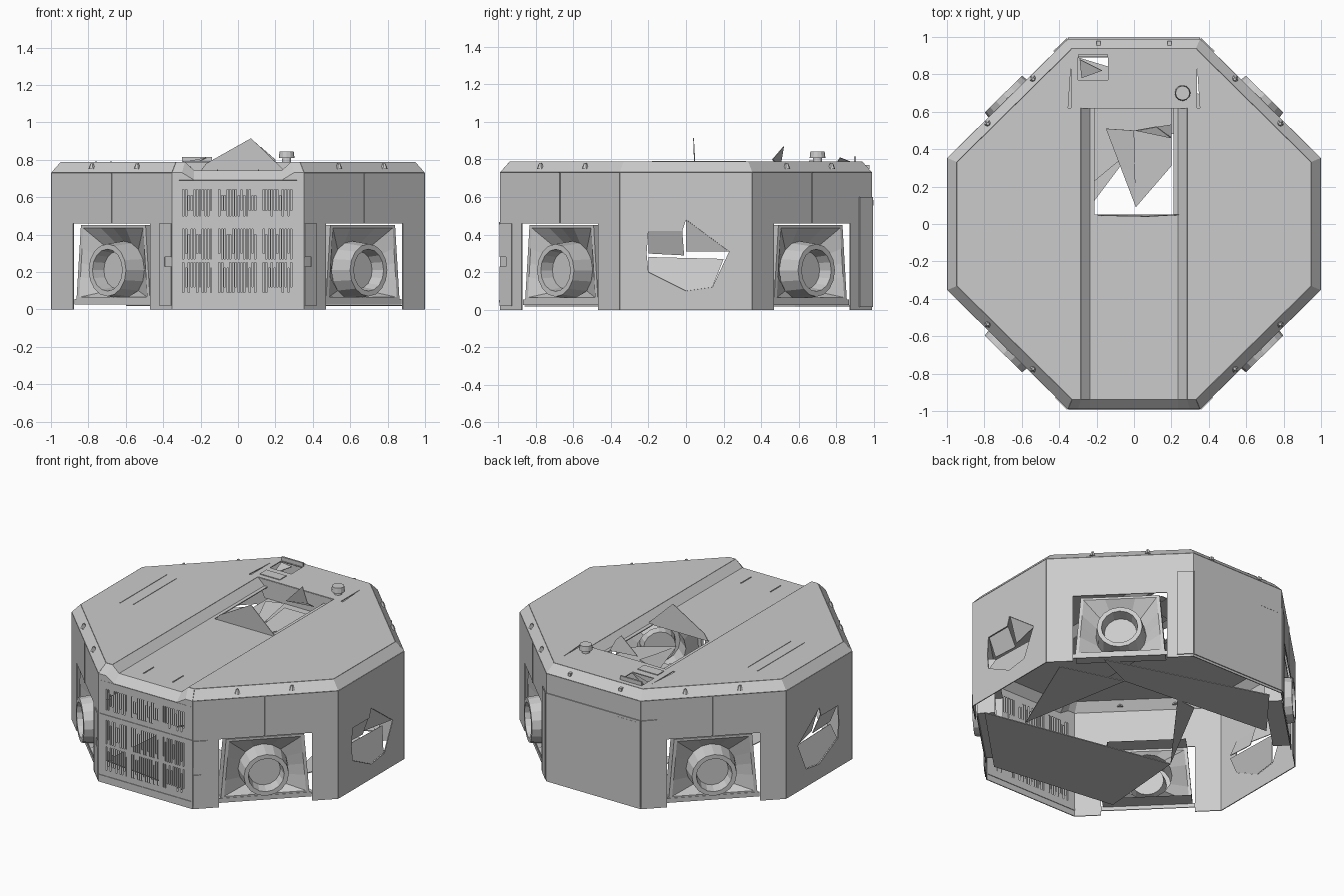
import bpy, bmesh, math, random
from mathutils import Vector, Matrix

random.seed(4)
if "Cube" in bpy.data.objects:
    bpy.data.objects.remove(bpy.data.objects["Cube"])

grey = bpy.data.materials.new("body_grey")
grey.use_nodes = True
grey.diffuse_color = (0.6, 0.6, 0.6, 1)
grey.node_tree.nodes["Principled BSDF"].inputs["Base Color"].default_value = (0.6, 0.6, 0.6, 1)

EDGE_X, EDGE_Y, CORNER = 0.996, 0.987, 0.352
RIM, TOP, FLOOR, BEVEL = 0.73, 0.786, 0.74, 0.05


def finish(name, bm, thickness=0.006):
    bmesh.ops.remove_doubles(bm, verts=bm.verts, dist=0.0002)
    bmesh.ops.recalc_face_normals(bm, faces=bm.faces)
    mesh = bpy.data.meshes.new(name)
    bm.to_mesh(mesh)
    bm.free()
    mesh.materials.append(grey)
    ob = bpy.data.objects.new(name, mesh)
    bpy.context.collection.objects.link(ob)
    if thickness:
        mod = ob.modifiers.new("sheet", 'SOLIDIFY')
        mod.thickness, mod.offset = thickness, 0
    return ob


def sheets(name, polygons, thickness=0.006):
    bm = bmesh.new()
    for poly in polygons:
        bm.faces.new([bm.verts.new(p) for p in poly])
    return finish(name, bm, thickness)


def wall(name, start, end, us, zs, is_hole=lambda i, j: False, out=0.0):
    """Upright sheet between two plan points, with grid cells left open."""
    a, b = Vector((*start, 0)), Vector((*end, 0))
    push = (b - a).cross(Vector((0, 0, 1))).normalized() * out
    polys = []
    for i in range(len(us) - 1):
        for j in range(len(zs) - 1):
            if not is_hole(i, j):
                polys.append([a.lerp(b, u) + push + Vector((0, 0, z)) for u, z in
                              ((us[i], zs[j]), (us[i + 1], zs[j]),
                               (us[i + 1], zs[j + 1]), (us[i], zs[j + 1]))])
    return sheets(name, polys)


def block(name, centre, size):
    bm = bmesh.new()
    bmesh.ops.create_cube(bm, size=1, matrix=Matrix.Translation(centre) @ Matrix.Diagonal((*size, 1)))
    return finish(name, bm, 0)


def octagon(inset, z):
    x, y, c = EDGE_X - inset, EDGE_Y - inset, CORNER - inset * 0.42
    return [Vector((*p, z)) for p in ((-c, -y), (c, -y), (x, -c), (x, c),
                                      (c, y), (-c, y), (-x, c), (-x, -c))]


plan = [(p.x, p.y) for p in octagon(0, 0)]
lower, upper = octagon(0, RIM), octagon(BEVEL, TOP)

# Bevelled rim, all sides except the front
sheets("rim_bevel", [[lower[i], lower[(i + 1) % 8], upper[(i + 1) % 8], upper[i]] for i in range(1, 8)])


# Wheel unit: square housing, sloping recess and a round hub ring
def wheel_unit(name, frame):
    bm = bmesh.new()
    sides = 16

    def loop(radius, depth, square=False):
        pts = []
        for k in range(sides):
            a = math.tau * k / sides
            c, s = math.cos(a), math.sin(a)
            if square:
                m = radius / max(abs(c), abs(s))
                taper = 1 - 0.06 * (1 + s * m / radius)
                pts.append((c * m * 1.38 * taper, depth, 0.25 + s * m))
            else:
                pts.append((c * radius, depth, 0.21 + s * radius))
        return [bm.verts.new(frame @ Vector(p)) for p in pts]

    rings = [loop(0.2, -0.12, True), loop(0.2, -0.01, True), loop(0.185, -0.01, True),
             loop(0.155, -0.09), loop(0.14, 0.035), loop(0.112, 0.035), loop(0.1, -0.04)]
    for r, s in zip(rings, rings[1:]):
        for k in range(sides):
            n = (k + 1) % sides
            bm.faces.new((r[k], r[n], s[n], s[k]))
    bm.faces.new(rings[-1])
    finish(name, bm, 0)


# Diagonal walls with their wheel units and small fittings
for label, i in (("front_left", 1), ("back_left", 3), ("back_right", 5), ("front_right", 7)):
    p, q = plan[i], plan[(i + 1) % 8]
    wall(label + "_diagonal_wall", p, q, (0, 0.18, 0.82, 1), (0, 0.46, RIM), lambda u, v: u == 1 and v == 0)
    wall(label + "_seam_strip", p, q, (0.495, 0.505), (0.46, RIM), out=0.005)
    wall(label + "_sill", p, q, (0.18, 0.82), (0.025, 0.055), out=-0.01)
    along = Vector((q[0] - p[0], q[1] - p[1], 0)).normalized()
    normal = along.cross(Vector((0, 0, 1)))
    middle = Vector(((p[0] + q[0]) / 2, (p[1] + q[1]) / 2, 0))
    frame = Matrix.Translation(middle) @ Matrix((along, normal, Vector((0, 0, 1)))).transposed().to_4x4()
    wheel_unit(label + "_wheel_unit", frame)
    for side in (-1, 1):
        bm = bmesh.new()
        bmesh.ops.create_cone(bm, cap_ends=True, segments=6, radius1=0.02, radius2=0.008, depth=0.03,
                              matrix=frame @ Matrix.Translation((side * 0.17, -0.02, 0.765)))
        finish(label + "_rim_bolt", bm, 0)

# Side walls, each with a ragged opening and three torn flaps bent inwards
opening = [(-0.2, 0.42), (-0.02, 0.42), (0, 0.48), (0.23, 0.31),
           (0.14, 0.12), (0, 0.1), (-0.2, 0.2), (-0.21, 0.3)]
outline = [(-CORNER, 0), (CORNER, 0), (CORNER, RIM), (-CORNER, RIM)]
for label, s in (("left", 1), ("right", -1)):
    bm = bmesh.new()
    edges = []
    for ring in (outline, opening):
        vs = [bm.verts.new((s * EDGE_X, y, z)) for y, z in ring]
        edges += [bm.edges.new((vs[k], vs[k - 1])) for k in range(len(vs))]
    bmesh.ops.triangle_fill(bm, use_beauty=True, edges=edges)
    finish(label + "_side_wall", bm)
    rim = [(s * 0.99, y, z) for y, z in opening]
    deep = s * 0.94
    sheets(label + "_torn_flaps", [
        [rim[0], rim[1], (deep, -0.01, 0.29), (deep, -0.2, 0.3)],
        [rim[2], rim[3], (deep, 0, 0.31)],
        [rim[4], rim[5], rim[6], (deep, -0.2, 0.28), (deep, 0.2, 0.27)]], 0.004)

# Front grille: three rows of narrow slots with uneven ends
SLOTS = 81
columns, rows = [0, 0.07], [0, 0.05]
columns += [0.08 + 0.0105 * k for k in range(SLOTS)] + [1]
for low, high in ((0.09, 0.25), (0.27, 0.43), (0.5, 0.64)):
    rows += [low, low + 0.03, high - 0.03, high]
rows.append(0.69)


def slot(i, j):
    if i % 2 or j < 2 or (j - 2) % 4 == 3 or not 2 <= i < SLOTS or i in (24, 26, 56, 58):
        return False
    return (j - 2) % 4 == 1 or random.random() < 0.7


wall("front_grille", plan[0], plan[1], columns, rows, slot)
block("grille_rail", (0, -EDGE_Y, 0.46), (0.7, 0.014, 0.012))
block("grille_sill", (0, -EDGE_Y, 0.045), (0.7, 0.014, 0.012))
for label, a, b, out in (("left", 1, 2, 0.006), ("right", 0, 7, -0.006)):
    wall(label + "_grille_wing", plan[a], plan[b], (0, 0.055, 0.1), (0.02, 0.23, 0.28, 0.46),
         lambda u, v: u == 0 and v == 1, out)

# Back wall and service door wrapping onto the diagonals
wall("back_wall", plan[4], plan[5], (0, 1), (0, RIM))
wall("back_door", plan[4], plan[5], (0, 1), (0.015, 0.6), out=0.006)
wall("back_door_left_wing", plan[4], plan[3], (0, 0.11), (0.015, 0.6), out=-0.008)
wall("back_door_right_wing", plan[5], plan[6], (0, 0.11), (0.015, 0.6), out=0.008)
block("door_handle", (-0.24, EDGE_Y, 0.57), (0.16, 0.02, 0.03))

# Top decks either side of the sunken channel
SLOPE, BED, STEP, FRONT = 0.285, 0.235, 0.62, -EDGE_Y + BEVEL
for label, s in (("left", 1), ("right", -1)):
    u = [Vector((s * p.x, p.y, p.z)) for p in upper]
    sheets(label + "_top_deck", [[(s * SLOPE, FRONT, TOP), u[1], u[2], u[3], u[4],
                                  (s * CORNER, STEP, TOP), (s * SLOPE, STEP, TOP)]])
    sheets(label + "_channel_side", [
        [(s * SLOPE, FRONT, TOP), (s * BED, FRONT, FLOOR), (s * BED, STEP, FLOOR), (s * SLOPE, STEP, TOP)],
        [(s * SLOPE, FRONT, TOP), (s * BED, FRONT, FLOOR), (s * BED, -EDGE_Y, 0.69), (s * 0.3, -EDGE_Y, RIM)],
        [(s * SLOPE, FRONT, TOP), u[1], (s * CORNER, -EDGE_Y, RIM), (s * 0.3, -EDGE_Y, RIM)],
        [(s * CORNER, -EDGE_Y, 0.69), (s * CORNER, -EDGE_Y, RIM), (s * 0.3, -EDGE_Y, RIM), (s * BED, -EDGE_Y, 0.69)],
        [(s * BED, 0.05, FLOOR), (s * 0.21, 0.05, FLOOR), (s * 0.21, STEP, FLOOR), (s * BED, STEP, FLOOR)]])
sheets("channel_floor", [
    [(-BED, FRONT, FLOOR), (BED, FRONT, FLOOR), (BED, 0.05, FLOOR), (-BED, 0.05, FLOOR)],
    [(-BED, FRONT, FLOOR), (BED, FRONT, FLOOR), (BED, -EDGE_Y, 0.69), (-BED, -EDGE_Y, 0.69)]])
sheets("channel_end", [[(-SLOPE, STEP, TOP), (SLOPE, STEP, TOP), (BED, STEP, 0.66), (-BED, STEP, 0.66)]])

# Broken cover pieces in the channel opening
sheets("cover_shards", [
    [(-0.17, 0.045, 0.78), (0.07, 0.04, 0.915), (0.25, 0.05, FLOOR), (-0.2, 0.05, FLOOR)],
    [(0.01, 0.5, 0.75), (0.12, 0.52, 0.87), (0.2, 0.46, 0.8), (0.2, 0.53, 0.75)],
    [(-0.15, 0.51, 0.7), (0.01, 0.09, 0.66), (0, 0.5, 0.73)],
    [(0, 0.5, 0.7), (0.01, 0.09, 0.66), (0.2, 0.31, 0.69), (0.2, 0.5, 0.7)],
    [(-0.21, STEP, 0.66), (-0.21, 0.23, 0.66), (-0.09, 0.33, 0.66), (0.2, 0.4, 0.66), (0.2, STEP, 0.66)]], 0.004)

# Control panel with an open window, button plate and knob
PANEL = 0.337
xs, ys = (-PANEL, -0.3, -0.14, PANEL), (STEP, 0.77, 0.89, EDGE_Y - BEVEL)
sheets("control_panel", [[(xs[i], ys[j], TOP), (xs[i + 1], ys[j], TOP),
                          (xs[i + 1], ys[j + 1], TOP), (xs[i], ys[j + 1], TOP)]
                         for i in range(3) for j in range(3) if (i, j) != (1, 1)])
sheets("window_flap", [[(-0.29, 0.88, TOP), (-0.28, 0.78, 0.75), (-0.17, 0.82, 0.81)]], 0.004)
block("button_plate", (-0.22, 0.69, TOP), (0.15, 0.07, 0.016))
block("window_bezel", (-0.22, 0.9, 0.8), (0.16, 0.012, 0.03))
for radius, z, depth in ((0.025, 0.8, 0.03), (0.042, 0.826, 0.035)):
    bm = bmesh.new()
    bmesh.ops.create_cone(bm, cap_ends=True, segments=12, radius1=radius, radius2=radius * 0.9,
                          depth=depth, matrix=Matrix.Translation((0.26, 0.7, z)))
    finish("control_knob", bm, 0)
for s in (-1, 1):
    block("back_rim_bolt", (s * 0.19, 0.965, 0.76), (0.02, 0.025, 0.02))
    block("channel_rib", (s * 0.11, -0.8, FLOOR + 0.003), (0.006, 0.11, 0.008))

# Slim strips on the right deck
for x, y, length in ((-0.76, 0.07, 0.5), (-0.68, 0.08, 0.46)):
    block("deck_strip", (x, y, TOP + 0.002), (0.006, length, 0.008))

# Partial underside plates
Z = 0.02
sheets("underside_plates", [
    [(0.4, -0.86, Z), (-0.46, -0.75, Z), (-0.41, -0.14, Z), (0.87, -0.39, Z)],
    [(0.73, 0.58, Z), (-0.33, 0.9, Z), (-0.6, 0.55, Z), (0.46, 0.46, Z)],
    [(0.6, -0.32, Z), (0.88, 0.34, Z), (0.46, 0.46, Z)],
    [(0.07, 0.5, Z), (-0.08, 0.48, Z), (-0.41, -0.14, Z)]])
